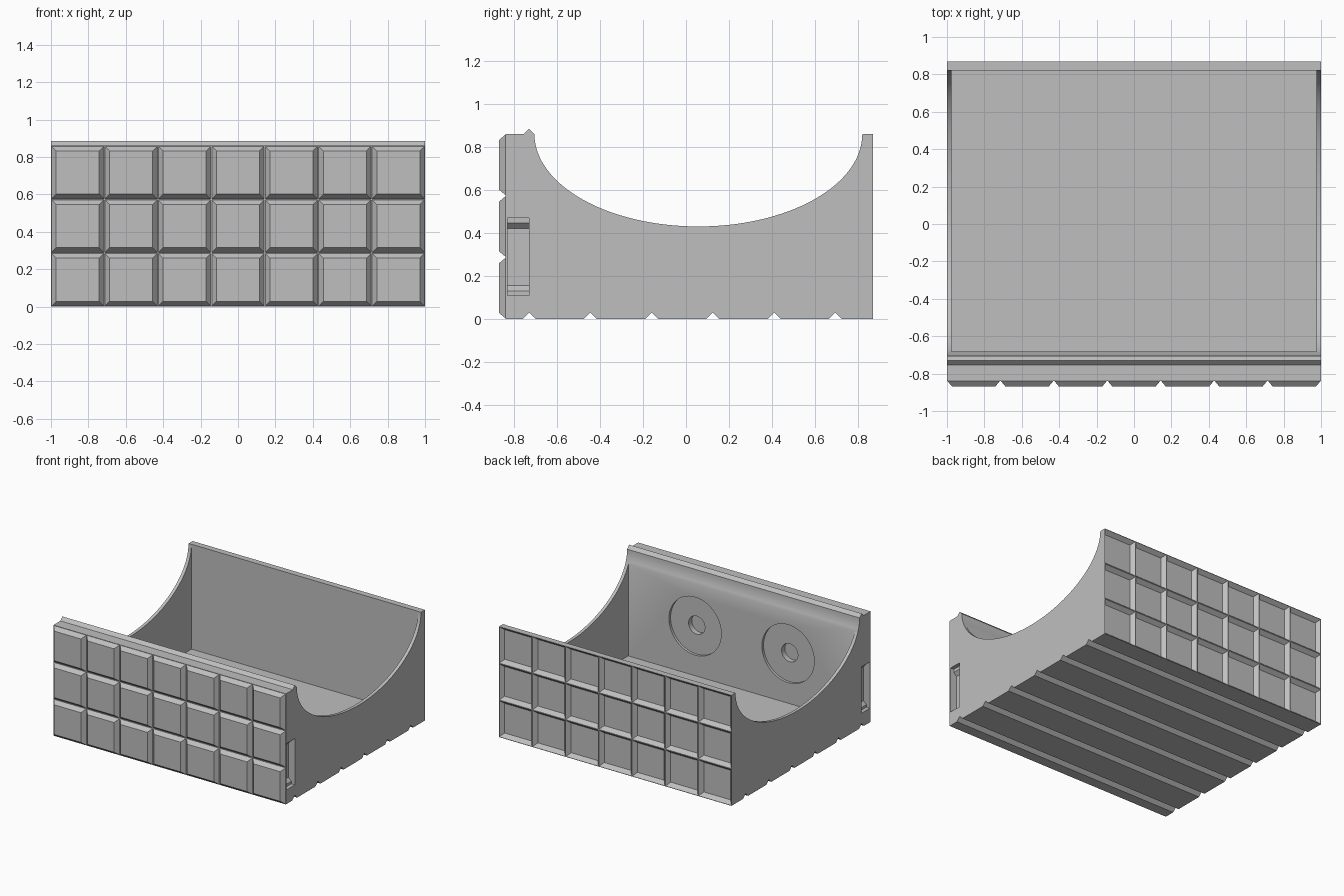
import bpy, bmesh, math
from mathutils import Vector

cube = bpy.data.objects.get("Cube")
if cube:
    bpy.data.objects.remove(cube, do_unlink=True)

grey = bpy.data.materials.new("plain grey")
grey.use_nodes = True
grey.diffuse_color = (0.52, 0.52, 0.52, 1)
grey.node_tree.nodes["Principled BSDF"].inputs["Base Color"].default_value = (0.52, 0.52, 0.52, 1)

HALF_Y, TOP, STEP = 0.87, 0.86, 0.03
COLS, ROWS = 7, 3


def finish(name, bm):
    bmesh.ops.recalc_face_normals(bm, faces=bm.faces)
    mesh = bpy.data.meshes.new(name)
    bm.to_mesh(mesh)
    bm.free()
    mesh.materials.append(grey)
    obj = bpy.data.objects.new(name, mesh)
    bpy.context.collection.objects.link(obj)
    return obj


def add_prism(bm, outline, start, end, place):
    """Extrude a 2D outline; place(u, v, depth) gives the 3D point."""
    a = [bm.verts.new(place(u, v, start)) for u, v in outline]
    b = [bm.verts.new(place(u, v, end)) for u, v in outline]
    bm.faces.new(a)
    bm.faces.new(b)
    for i in range(len(a)):
        j = (i + 1) % len(a)
        bm.faces.new((a[i], a[j], b[j], b[i]))


def along_x(y, z, x):
    return Vector((x, y, z))


def rect(u0, u1, v0, v1):
    return [(u0, v0), (u1, v0), (u1, v1), (u0, v1)]


def tile_grid(bm, base_y, face_y, overshoot=0.0):
    """Grid of bevelled tiles, wide at base_y and narrow at face_y."""
    w, h, gap = 2 / COLS, TOP / ROWS, 0.003
    for c in range(COLS):
        for r in range(ROWS):
            rings = []
            levels = [(base_y, gap), (face_y, STEP - 0.002)]
            if overshoot:
                levels.insert(0, (base_y + overshoot, gap))
            for y, inset in levels:
                pts = rect(-1 + c * w + inset, -1 + (c + 1) * w - inset,
                           r * h + inset, (r + 1) * h - inset)
                rings.append([bm.verts.new((x, y, z)) for x, z in pts])
            bm.faces.new(rings[0])
            bm.faces.new(rings[-1])
            for a, b in zip(rings, rings[1:]):
                for i in range(4):
                    j = (i + 1) % 4
                    bm.faces.new((a[i], a[j], b[j], b[i]))


def cut(target, name, bm):
    cutter = finish(name, bm)
    cutter.hide_render = True
    mod = target.modifiers.new(name, "BOOLEAN")
    mod.operation, mod.solver, mod.object = "DIFFERENCE", "EXACT", cutter
    bpy.context.view_layer.objects.active = target
    bpy.ops.object.modifier_apply(modifier=mod.name)
    bpy.data.objects.remove(cutter, do_unlink=True)


# Solid block with the locking ridge along the front wall's top
front_y = -HALF_Y + STEP
bm = bmesh.new()
add_prism(bm, [(front_y, 0), (HALF_Y, 0), (HALF_Y, TOP), (-0.705, TOP),
               (-0.73, 0.885), (-0.755, TOP), (front_y, TOP)], -1, 1, along_x)
body = finish("open_tray_body", bm)

# Hollow inside
bm = bmesh.new()
add_prism(bm, rect(-0.683, 0.822, 0.045, 1.1), -0.975, 0.975, along_x)
cut(body, "cavity_cutter", bm)

# Half-ellipse opening across both side walls
mid, ry, rz, n = 0.0575, 0.7625, 0.43, 64
arc = [(mid - ry * math.cos(math.pi * i / n), TOP - rz * math.sin(math.pi * i / n))
       for i in range(n + 1)]
bm = bmesh.new()
add_prism(bm, arc + [(mid + ry, 1.1), (mid - ry, 1.1)], -1.2, 1.2, along_x)
cut(body, "arch_cutter", bm)

# V grooves under the floor
bm = bmesh.new()
for i in range(6):
    y = -0.73 + 0.285 * i
    add_prism(bm, [(y - 0.04, -0.01), (y + 0.04, -0.01), (y, STEP)], -1.2, 1.2, along_x)
cut(body, "groove_cutter", bm)

# Recessed tiles on the back
bm = bmesh.new()
tile_grid(bm, HALF_Y, HALF_Y - STEP, 0.02)
cut(body, "back_pocket_cutter", bm)

# Stepped latch slots in both ends of the front wall
slot = [(1.1, 0.11), (0.97, 0.11), (0.97, 0.13), (0.945, 0.155),
        (0.945, 0.42), (0.97, 0.445), (0.97, 0.47), (1.1, 0.47)]
bm = bmesh.new()
for side in (-1, 1):
    add_prism(bm, slot, -0.83, -0.73, lambda u, v, d: Vector((side * u, d, v)))
cut(body, "latch_slot_cutter", bm)

# Round recesses with a centre hole on the inside of the front wall
for radius, depth, label in ((0.225, 0.02, "disc"), (0.07, 0.06, "hole")):
    bm = bmesh.new()
    circle = [(radius * math.cos(math.tau * i / 48), radius * math.sin(math.tau * i / 48))
              for i in range(48)]
    for x in (-0.4, 0.4):
        add_prism(bm, circle, -0.683 - depth, -0.6,
                  lambda u, v, d: Vector((x + u, d, 0.43 + v)))
    cut(body, label + "_cutter", bm)

# Raised tiles on the front
bm = bmesh.new()
tile_grid(bm, front_y, -HALF_Y)
finish("front_tiles", bm)

# Smooth the curved opening, keep the edges sharp
bpy.ops.object.select_all(action="DESELECT")
body.select_set(True)
bpy.context.view_layer.objects.active = body
bpy.ops.object.shade_smooth_by_angle(angle=math.radians(25))
